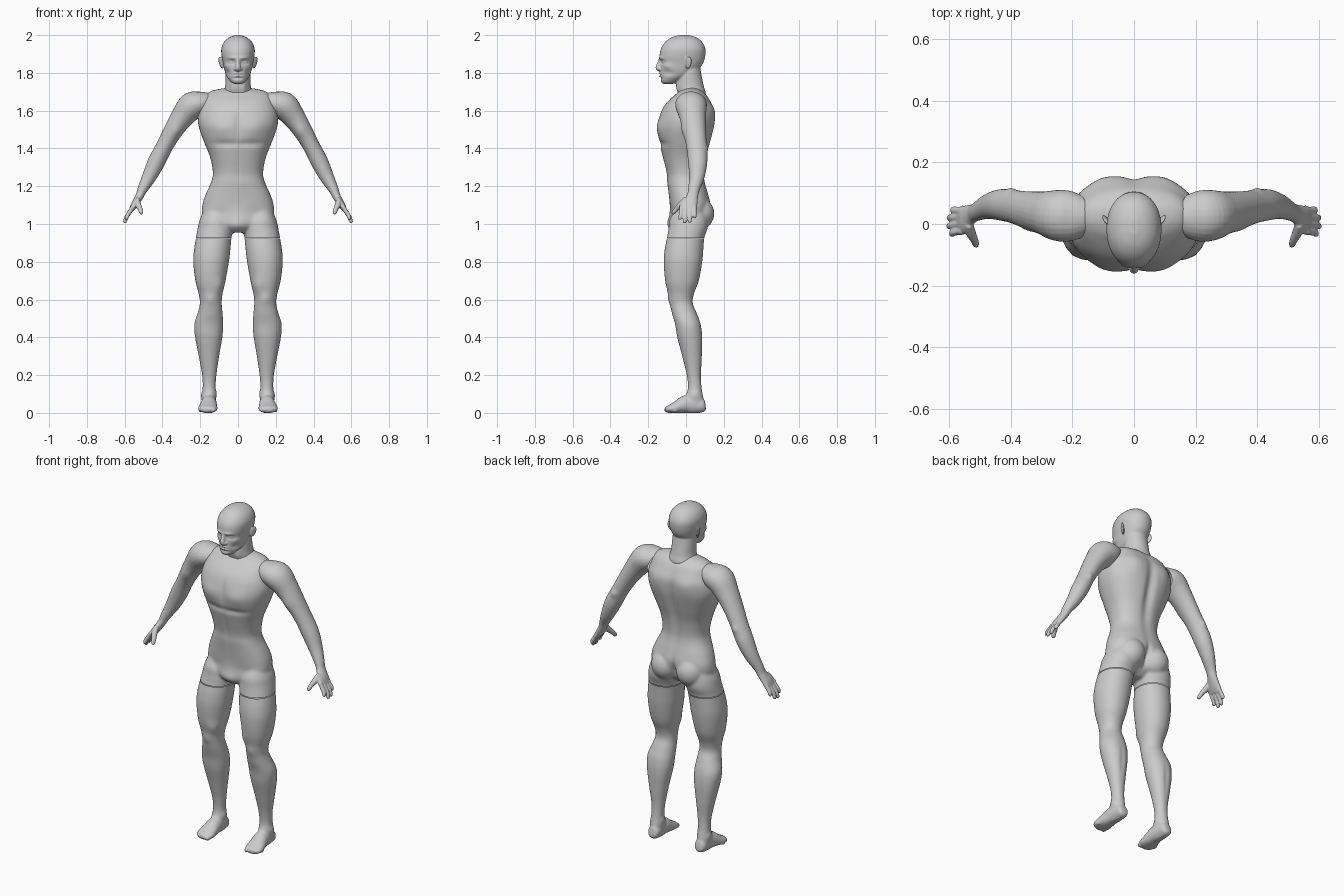
import bpy, bmesh, math
from mathutils import Vector, Matrix

grey = bpy.data.materials.new("plain grey")
grey.diffuse_color = (0.6, 0.6, 0.6, 1)


def spline(rows, steps=6):
    """Catmull-Rom interpolation through rows of numbers."""
    out = []
    for i in range(len(rows) - 1):
        a, b, c, d = (rows[max(0, min(len(rows) - 1, i + k))] for k in (-1, 0, 1, 2))
        for s in range(steps):
            t = s / steps
            out.append([0.5 * (2 * q + (r - p) * t + (2 * p - 5 * q + 4 * r - w) * t * t
                               + (3 * q - p - 3 * r + w) * t ** 3) for p, q, r, w in zip(a, b, c, d)])
    return out + [list(rows[-1])]


def skin(bm, rings):
    """Closed tube through rings of points."""
    vs = [[bm.verts.new(p) for p in ring] for ring in rings]
    n = len(vs[0])
    for a, b in zip(vs, vs[1:]):
        for i in range(n):
            bm.faces.new((a[i], a[(i + 1) % n], b[(i + 1) % n], b[i]))
    bm.faces.new(vs[0][::-1])
    bm.faces.new(vs[-1])


def circle(e=2.0, n=40):
    for i in range(n):
        a = 2 * math.pi * i / n
        c, s = math.cos(a), math.sin(a)
        yield math.copysign(abs(c) ** (2 / e), c), math.copysign(abs(s) ** (2 / e), s)


def stack(bm, rows, e=2.0, sign=1):
    """Horizontal sections, each row: z, x0, x1, y0, y1."""
    skin(bm, [[(sign * ((x0 + x1) / 2 + c * (x1 - x0) / 2), (y0 + y1) / 2 + s * (y1 - y0) / 2, z)
               for c, s in circle(e)] for z, x0, x1, y0, y1 in spline(rows)])


def tube(bm, rows, ref):
    """Sections across a path, each row: x, y, z, radius along ref, other radius."""
    rows = spline(rows)
    rings = []
    for i, r in enumerate(rows):
        t = (Vector(rows[min(i + 1, len(rows) - 1)][:3]) - Vector(rows[max(i - 1, 0)][:3])).normalized()
        u = Vector(ref)
        u = (u - t * u.dot(t)).normalized()
        v = t.cross(u)
        rings.append([Vector(r[:3]) + u * c * r[3] + v * s * r[4] for c, s in circle(n=24)])
    skin(bm, rings)


def ball(bm, loc, size, rot=(0, 0, 0)):
    m = Matrix.Translation(loc)
    for ang, ax in zip(rot, "XYZ"):
        m = m @ Matrix.Rotation(ang, 4, ax)
    bmesh.ops.create_uvsphere(bm, u_segments=24, v_segments=16, radius=1, matrix=m @ Matrix.Diagonal((*size, 1)))


def finish(name, bm, voxel, smooth, bumps=(), cut=None, mirror=False, floor=False):
    """Fuse the pieces, sculpt soft bumps (mirrored in x), trim and smooth."""
    bmesh.ops.recalc_face_normals(bm, faces=bm.faces)
    me = bpy.data.meshes.new(name)
    bm.to_mesh(me)
    bm.free()
    ob = bpy.data.objects.new(name, me)
    bpy.context.collection.objects.link(ob)
    m = ob.modifiers.new("fuse", 'REMESH')
    m.mode, m.voxel_size = 'VOXEL', voxel
    m = ob.modifiers.new("soften", 'SMOOTH')
    m.factor, m.iterations = 0.5, smooth
    fused = bpy.data.meshes.new_from_object(ob.evaluated_get(bpy.context.evaluated_depsgraph_get()))
    ob.modifiers.clear()
    ob.data = fused
    bm = bmesh.new()
    bm.from_mesh(fused)
    for v in bm.verts:
        p, side = v.co.copy(), (1 if v.co.x >= 0 else -1)
        for c, s, d in bumps:
            w = math.exp(-((abs(p.x) - c[0]) / s[0]) ** 2 - ((p.y - c[1]) / s[1]) ** 2 - ((p.z - c[2]) / s[2]) ** 2)
            v.co += w * Vector((side * d[0], d[1], d[2]))
        if floor:
            v.co.z = max(v.co.z, 0)
    if cut:
        bmesh.ops.bisect_plane(bm, geom=bm.verts[:] + bm.edges[:] + bm.faces[:],
                               plane_co=cut[0], plane_no=cut[1], clear_outer=True)
    for f in bm.faces:
        f.smooth = True
        f.material_index = 0
    bm.to_mesh(fused)
    bm.free()
    fused.materials.clear()
    fused.materials.append(grey)
    if mirror:
        ob.modifiers.new("mirror", 'MIRROR').use_mirror_merge = False


leg = [(1.10, .06, .165, -.05, .10), (1.03, .03, .20, -.085, .115), (.98, .026, .213, -.092, .115),
       (.93, .034, .222, -.10, .098), (.87, .04, .232, -.112, .092), (.80, .048, .237, -.118, .086),
       (.70, .066, .226, -.11, .068), (.63, .082, .208, -.094, .042), (.58, .086, .202, -.085, .036),
       (.53, .082, .213, -.075, .056), (.47, .078, .231, -.058, .078), (.40, .083, .227, -.046, .088),
       (.30, .10, .208, -.02, .086), (.20, .114, .19, .004, .079), (.13, .119, .187, .01, .083),
       (.08, .116, .192, -.005, .092), (.03, .12, .188, .0, .095)]

# torso with hips and thigh stubs
torso = [(1.72, .07, .005, .06), (1.705, .14, -.025, .085), (1.68, .175, -.062, .112), (1.64, .192, -.105, .135),
         (1.60, .207, -.13, .152), (1.55, .213, -.144, .153), (1.50, .204, -.148, .147), (1.43, .178, -.141, .13),
         (1.35, .147, -.122, .108), (1.27, .133, -.103, .098), (1.22, .143, -.10, .102), (1.16, .17, -.092, .118),
         (1.10, .189, -.086, .13), (1.04, .185, -.086, .115), (.99, .12, -.086, .08), (.955, .05, -.06, .04)]
bm = bmesh.new()
stack(bm, [(z, -r, r, a, b) for z, r, a, b in torso], 2.35)
for s in (1, -1):
    stack(bm, leg[:7], 2.1, s)
    ball(bm, (s * .082, .07, 1.055), (.08, .08, .085))
finish("torso", bm, .007, 8, [
    ((.085, -.13, 1.51), (.065, .06, .05), (0, -.012, 0)),      # chest muscles
    ((.06, -.13, 1.425), (.10, .06, .018), (0, .008, 0)),       # crease under chest
    ((0, -.14, 1.53), (.014, .05, .07), (0, .006, 0)),          # breastbone
    ((0, -.11, 1.30), (.012, .05, .10), (0, .004, 0)),          # belly line
    ((.05, -.09, 1.70), (.08, .06, .012), (0, -.006, .004)),    # collar bones
    ((0, .15, 1.42), (.028, .07, .20), (0, -.018, 0)),          # spine groove
    ((.10, .15, 1.58), (.05, .06, .07), (0, .008, 0)),          # shoulder blades
    ((0, .14, 1.04), (.014, .06, .06), (0, -.025, 0)),          # seat cleft
    ((0, -.09, 1.0), (.04, .04, .04), (0, -.012, 0)),           # groin
    ((.09, -.09, 1.06), (.05, .05, .03), (0, .005, 0)),         # groin fold
], cut=((0, 0, .925), (0, 0, -1)))

# legs with feet
bm = bmesh.new()
stack(bm, leg, 2.1)
tube(bm, [(.153, .104, .036, .016, .016), (.153, .092, .036, .032, .034), (.153, .05, .044, .037, .048),
          (.154, .0, .046, .042, .048), (.157, -.04, .033, .048, .036), (.16, -.075, .023, .052, .025),
          (.162, -.10, .018, .044, .018), (.163, -.112, .016, .02, .01)], (1, 0, 0))
for i in range(5):
    ball(bm, (.128 + i * .018, -.098 + i * i * .0022, .016), (.012 if i == 0 else .009, .02, .014))
finish("leg", bm, .006, 6, [
    ((.145, -.09, .60), (.03, .04, .03), (0, -.006, 0)),        # kneecap
    ((.10, -.09, .67), (.03, .05, .04), (-.004, -.006, 0)),     # inner thigh muscle
    ((.155, .09, .36), (.015, .04, .09), (0, -.004, 0)),        # calf split
    ((.12, .045, .105), (.015, .02, .02), (-.005, 0, 0)),       # inner ankle
    ((.187, .05, .095), (.015, .02, .02), (.005, 0, 0)),        # outer ankle
], cut=((0, 0, .922), (0, 0, 1)), mirror=True, floor=True)

# arms with hands
bm = bmesh.new()
tube(bm, [(.15, .025, 1.645, .06, .05), (.20, .025, 1.638, .08, .064), (.247, .028, 1.622, .083, .074),
          (.294, .036, 1.567, .07, .062), (.342, .045, 1.495, .061, .051), (.39, .056, 1.41, .054, .045),
          (.431, .062, 1.33, .051, .046), (.47, .057, 1.25, .041, .038), (.505, .042, 1.185, .031, .027),
          (.52, .035, 1.15, .03, .022), (.536, .026, 1.122, .037, .020), (.55, .016, 1.10, .046, .018),
          (.564, .011, 1.075, .045, .013)], (0, 1, 0))
for y0, y1, x, z in ((-.024, -.032, .592, 1.022), (-.001, -.007, .601, 1.004),
                     (.022, .02, .6, 1.007), (.044, .046, .588, 1.03)):
    tube(bm, [(.555, y0, 1.095, .012, .012), (.568, y0, 1.072, .012, .012),
              ((.568 + x) / 2 + .005, (y0 + y1) / 2, (1.07 + z) / 2, .0115, .0115),
              (x - .002, y1, z + .008, .01, .01), (x, y1, z, .005, .005)], (0, 1, 0))
tube(bm, [(.535, .0, 1.13, .014, .016), (.528, -.03, 1.10, .016, .016), (.518, -.05, 1.08, .013, .013),
          (.512, -.066, 1.06, .011, .011), (.51, -.07, 1.052, .006, .006)], (1, 0, 0))
finish("arm", bm, .004, 5, [
    ((.33, -.01, 1.49), (.03, .04, .04), (0, -.006, 0)),        # biceps
    ((.40, .11, 1.40), (.02, .03, .02), (0, .006, 0)),          # elbow
], cut=((.17, 0, 1.65), (-.9, 0, -.4)), mirror=True)

# head, neck, nose and ears
bm = bmesh.new()
stack(bm, [(z, -r, r, a, b) for z, r, a, b in (
    (1.64, .085, -.03, .10), (1.69, .079, -.042, .105), (1.73, .068, -.052, .094),
    (1.80, .065, -.05, .08), (1.86, .06, -.04, .07))])
stack(bm, [(z, -r, r, a, b) for z, r, a, b in (
    (1.742, .02, -.12, -.07), (1.752, .038, -.132, -.04), (1.78, .06, -.136, .02), (1.81, .071, -.136, .06),
    (1.85, .079, -.137, .09), (1.89, .087, -.14, .102), (1.93, .088, -.132, .102), (1.965, .073, -.108, .084),
    (1.988, .046, -.075, .054), (2.0, .012, -.035, .015))], 2.15)
tube(bm, [(0, -.128, 1.885, .009, .01), (0, -.139, 1.853, .011, .012), (0, -.146, 1.83, .014, .015),
          (0, -.142, 1.82, .017, .013), (0, -.134, 1.812, .012, .007)], (1, 0, 0))
for s in (1, -1):
    ball(bm, (s * .09, .012, 1.855), (.007, .02, .034), (-.15, s * .25, s * -.5))
    ball(bm, (s * .015, -.138, 1.821), (.008, .011, .008))
    ball(bm, (s * .034, -.117, 1.858), (.015, .013, .012))
finish("head", bm, .004, 4, [
    ((.034, -.13, 1.857), (.018, .03, .011), (0, .011, 0)),     # eye sockets
    ((.034, -.13, 1.857), (.010, .03, .005), (0, -.006, 0)),    # eyeballs
    ((.03, -.135, 1.879), (.026, .03, .008), (0, -.006, 0)),    # brows
    ((.06, -.10, 1.835), (.018, .03, .015), (.004, -.003, 0)),  # cheekbones
    ((.055, -.09, 1.80), (.018, .04, .015), (-.005, .004, 0)),  # cheeks
    ((0, -.137, 1.797), (.022, .03, .005), (0, -.007, 0)),      # upper lip
    ((0, -.137, 1.783), (.02, .03, .005), (0, -.007, 0)),       # lower lip
    ((0, -.137, 1.790), (.026, .03, .0025), (0, .005, 0)),      # mouth line
    ((0, -.135, 1.772), (.03, .03, .006), (0, .005, 0)),        # chin groove
    ((.03, -.05, 1.71), (.015, .03, .05), (.002, -.005, 0)),    # neck tendons
])
